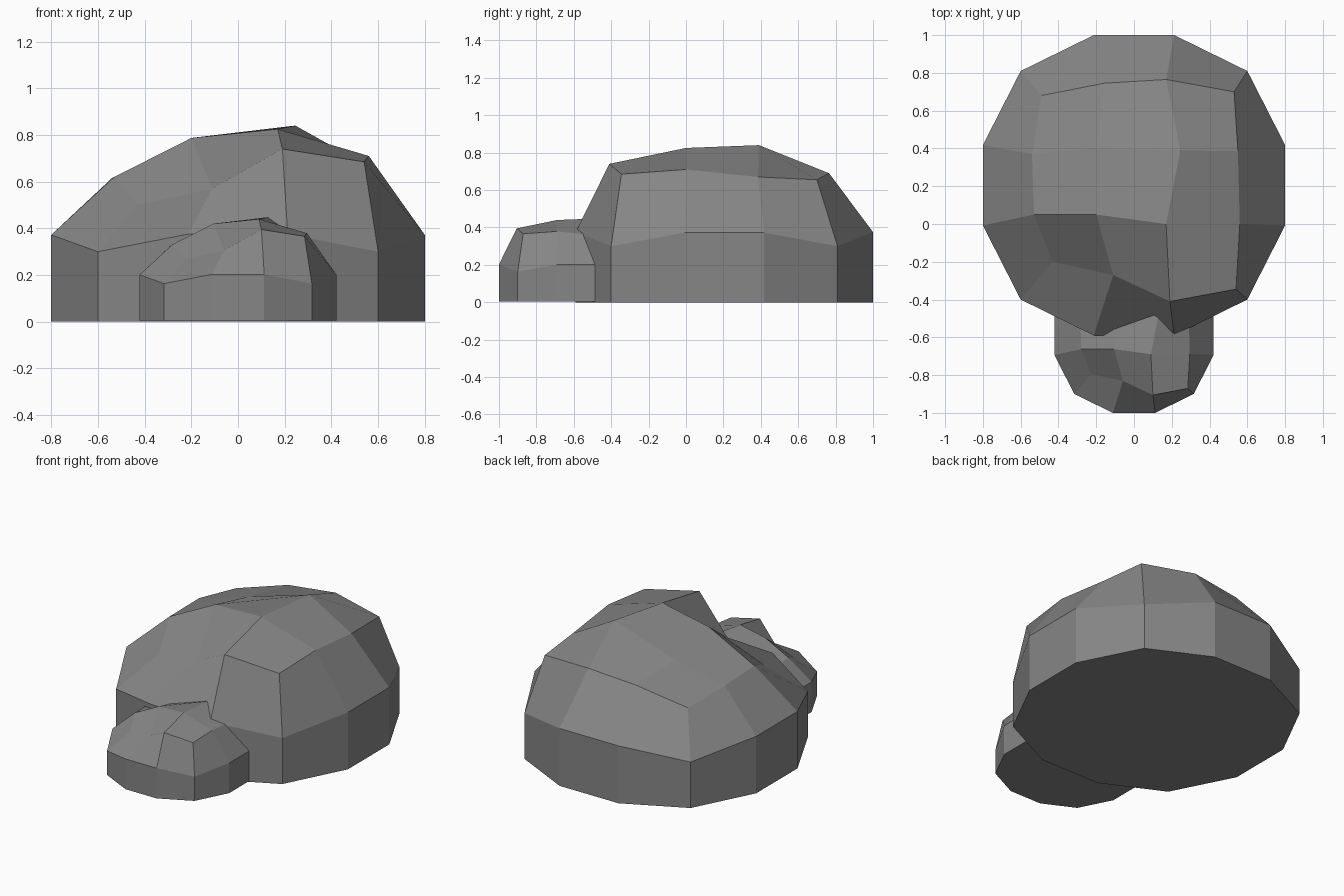
import bpy, bmesh

if "Cube" in bpy.data.objects:
    bpy.data.objects.remove(bpy.data.objects["Cube"])

# Plan outline: one quarter, mirrored to a 12-sided ring (x, y from centre, wall height)
QUARTER = [(.80, .213, .372), (.60, .605, .30), (.213, .795, .375)]
CENTRE_Y = .205

# Irregular shoulder ring, counter-clockwise from the right side
SHOULDER = [(.55, .385, .67), (.53, .70, .655), (.17, .765, .69),
            (-.16, .745, .66), (-.49, .68, .575), (-.54, .37, .615),
            (-.53, .05, .62), (-.43, -.20, .50), (-.11, -.27, .57),
            (.19, -.41, .74), (.54, -.345, .685), (.56, 0, .71)]

# Four points of the crown
CROWN = [(.245, .39, .84), (-.20, .40, .705), (-.20, .05, .787), (.17, 0, .825)]

# Dark grey stone
stone = bpy.data.materials.new("dark_stone")
stone.diffuse_color = (.24, .24, .24, 1)
stone.use_nodes = True
stone.node_tree.nodes["Principled BSDF"].inputs["Base Color"].default_value = stone.diffuse_color


def outline():
    half = QUARTER + [(-x, y, z) for x, y, z in reversed(QUARTER)]
    full = half + [(-x, -y, z) for x, y, z in half]
    return [(x, y + CENTRE_Y, z) for x, y, z in full]


def rock(name, scale, location):
    bm = bmesh.new()
    wall = outline()
    base = [bm.verts.new((x, y, 0)) for x, y, z in wall]
    rim = [bm.verts.new(p) for p in wall]
    shoulder = [bm.verts.new(p) for p in SHOULDER]
    crown = [bm.verts.new(p) for p in CROWN]

    def quad(a, b, c, d, turn):
        # The fold of a bent quad runs from its first to its third corner
        bm.faces.new((b, c, d, a) if turn else (a, b, c, d))

    # Flat underside, upright wall and sloping band
    bm.faces.new(base[::-1])
    for low, high in ((base, rim), (rim, shoulder)):
        for i in range(12):
            j = (i + 1) % 12
            quad(low[i], low[j], high[j], high[i], True)

    # Top: corner and side faces around the crown, all folded the same way
    for k in range(4):
        a, n = 3 * k, (k + 1) % 4
        quad(shoulder[a], shoulder[a + 1], shoulder[a + 2], crown[k], k % 2 == 0)
        quad(shoulder[a + 2], shoulder[(a + 3) % 12], crown[n], crown[k], k % 2 == 1)
    quad(*crown, False)

    mesh = bpy.data.meshes.new(name)
    bm.to_mesh(mesh)
    bm.free()
    mesh.materials.append(stone)
    obj = bpy.data.objects.new(name, mesh)
    obj.scale = (scale,) * 3
    obj.location = location
    bpy.context.collection.objects.link(obj)
    return obj


# Large boulder and its smaller copy in front
rock("large_rock", 1, (0, 0, 0))
rock("small_rock", .527, (0, -.689, .005))
